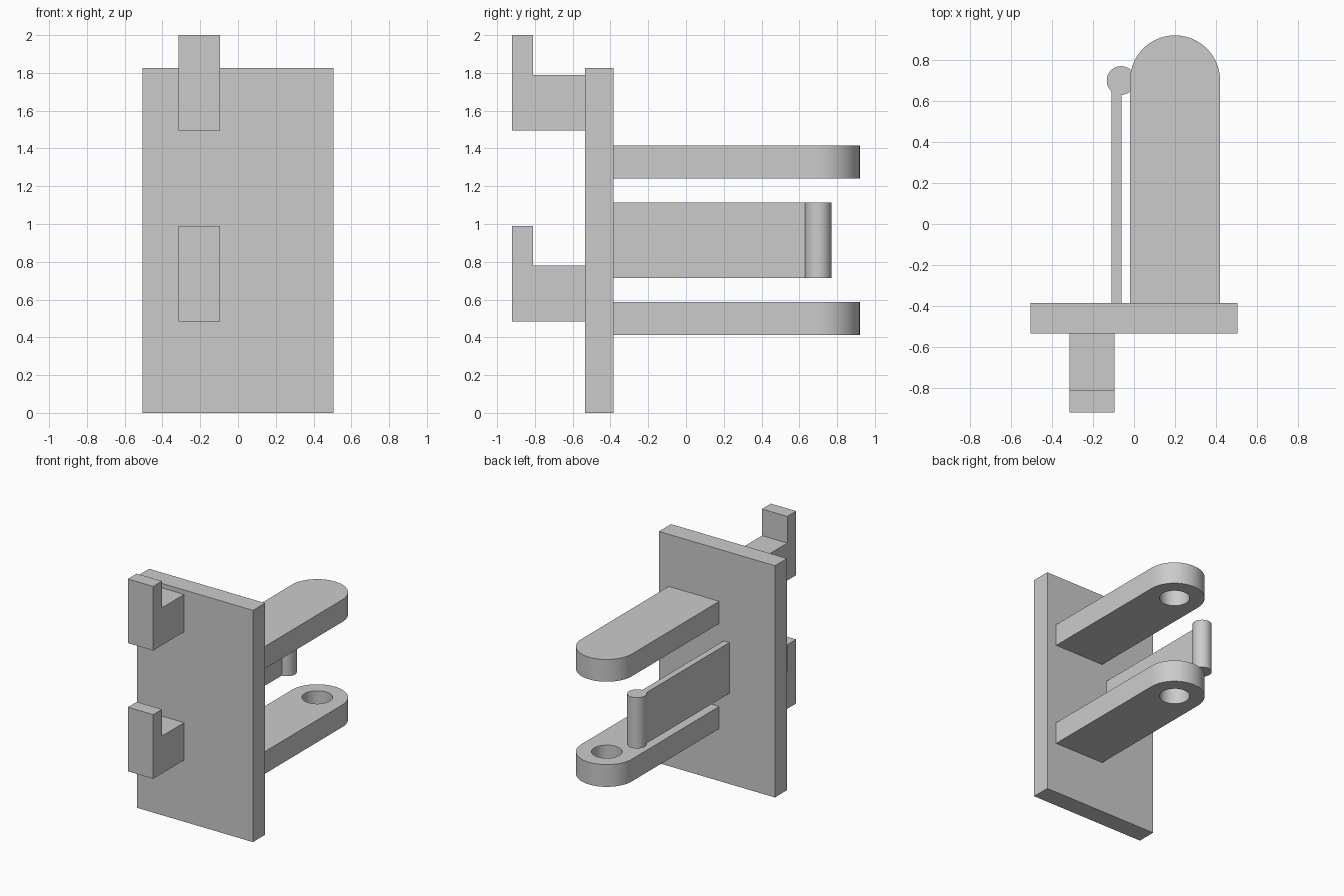
import bpy, bmesh, math
from mathutils import Vector

cube = bpy.data.objects.get("Cube")
if cube:
    bpy.data.objects.remove(cube, do_unlink=True)

GREY = (0.6, 0.6, 0.6, 1.0)
grey = bpy.data.materials.new("plain grey")
grey.use_nodes = True
grey.diffuse_color = GREY
grey.node_tree.nodes["Principled BSDF"].inputs["Base Color"].default_value = GREY


def prism(name, outline, direction):
    """Extrude a planar outline along a direction into a closed solid."""
    bm = bmesh.new()
    face = bm.faces.new([bm.verts.new(p) for p in outline])
    grown = bmesh.ops.extrude_face_region(bm, geom=[face], use_keep_orig=True)
    verts = [v for v in grown["geom"] if isinstance(v, bmesh.types.BMVert)]
    bmesh.ops.translate(bm, vec=Vector(direction), verts=verts)
    bmesh.ops.recalc_face_normals(bm, faces=bm.faces)
    mesh = bpy.data.meshes.new(name)
    bm.to_mesh(mesh)
    bm.free()
    mesh.materials.append(grey)
    obj = bpy.data.objects.new(name, mesh)
    bpy.context.collection.objects.link(obj)
    return obj


def box(name, x0, x1, y0, y1, z0, z1):
    base = [(x0, y0, z0), (x1, y0, z0), (x1, y1, z0), (x0, y1, z0)]
    return prism(name, base, (0, 0, z1 - z0))


def arc(cx, cy, z, radius, start, end, steps):
    angles = [start + (end - start) * i / steps for i in range(steps + 1)]
    return [(cx + radius * math.cos(a), cy + radius * math.sin(a), z) for a in angles]


def cylinder(name, cx, cy, radius, z0, z1):
    ring = arc(cx, cy, z0, radius, 0, math.tau, 64)[:-1]
    return prism(name, ring, (0, 0, z1 - z0))


def smooth(obj):
    bpy.ops.object.select_all(action="DESELECT")
    obj.select_set(True)
    bpy.context.view_layer.objects.active = obj
    bpy.ops.object.shade_smooth_by_angle(angle=math.radians(30))


PLATE_FRONT, PLATE_BACK = -0.535, -0.385

# Upright back plate
box("mounting_plate", -0.505, 0.505, PLATE_FRONT, PLATE_BACK, 0, 1.825)

# L-shaped hooks on the front of the plate
for name, z in (("lower_hook", 0.485), ("upper_hook", 1.495)):
    side = [(PLATE_FRONT, 0), (-0.92, 0), (-0.92, 0.505), (-0.81, 0.505),
            (-0.81, 0.295), (PLATE_FRONT, 0.295)]
    prism(name, [(-0.315, y, z + h) for y, h in side], (0.22, 0, 0))

# Round-ended arms: the lower hole goes through, the upper one is blind from below
ARM_X, ARM_Y, ARM_R, ARM_T = 0.2, 0.7, 0.22, 0.175
for name, z, depth in (("lower_arm", 0.412, 0.3), ("upper_arm", 1.24, 0.14)):
    outline = arc(ARM_X, ARM_Y, z, ARM_R, 0, math.pi, 48)
    outline += [(ARM_X - ARM_R, PLATE_BACK, z), (ARM_X + ARM_R, PLATE_BACK, z)]
    arm = prism(name, outline, (0, 0, ARM_T))
    cutter = cylinder(name + "_hole_cutter", ARM_X, ARM_Y, 0.11, z - 0.1, z + depth)
    cut = arm.modifiers.new("pin hole", "BOOLEAN")
    cut.operation = "DIFFERENCE"
    cut.solver = "EXACT"
    cut.object = cutter
    # Bake the hole, then drop the cutter
    bpy.context.view_layer.update()
    evaluated = arm.evaluated_get(bpy.context.evaluated_depsgraph_get())
    baked = bpy.data.meshes.new_from_object(evaluated)
    arm.modifiers.clear()
    arm.data = baked
    bpy.data.objects.remove(cutter, do_unlink=True)
    smooth(arm)

# Thin spring blade with a round bead along its free end
box("spring_blade", -0.11, -0.06, PLATE_BACK, 0.67, 0.715, 1.115)
smooth(cylinder("blade_bead", -0.063, 0.7, 0.07, 0.715, 1.115))
